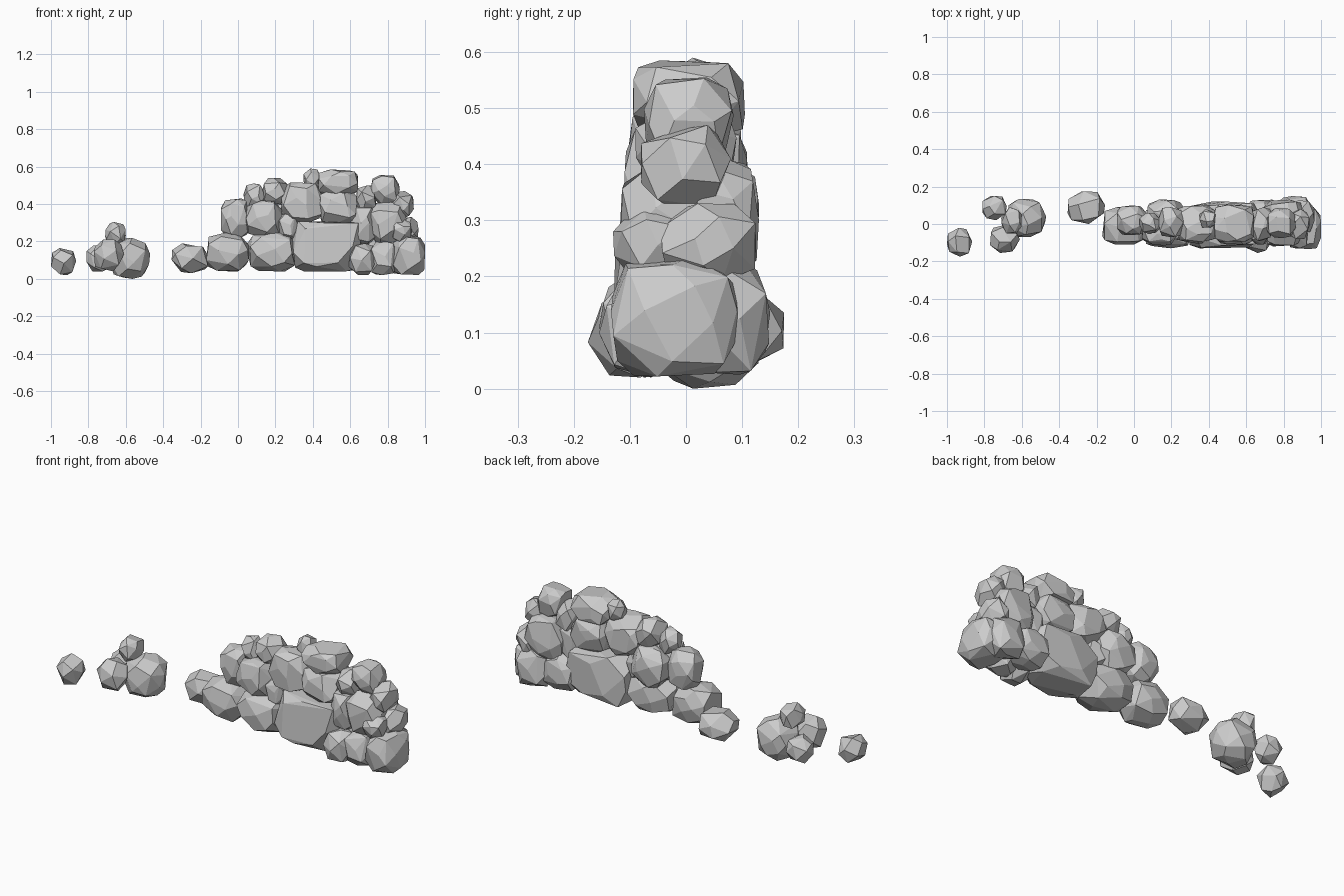
import bpy, bmesh, math, random
from mathutils import Vector

random.seed(7)


def rock(name, x0, x1, y0, y1, z0, z1, n=32, power=3.6):
    """Faceted boulder: hull of jittered points on a rounded box, fitted to its bounds."""
    pts = []
    turn = random.uniform(0, 6.28)
    for i in range(n):
        z = 1 - 2 * (i + 0.5) / n
        a = turn + i * 2.39996
        r = math.sqrt(1 - z * z)
        d = Vector((r * math.cos(a), r * math.sin(a), z))
        d += Vector([random.uniform(-0.16, 0.16) for _ in range(3)])
        size = sum(abs(c) ** power for c in d) ** (1 / power)
        pts.append(d / size * random.uniform(0.96, 1.02))
    low = [min(p[k] for p in pts) for k in range(3)]
    high = [max(p[k] for p in pts) for k in range(3)]
    box = ((x0, x1), (y0, y1), (z0, z1))
    bm = bmesh.new()
    for p in pts:
        bm.verts.new([b[0] + (p[k] - low[k]) / (high[k] - low[k]) * (b[1] - b[0])
                      for k, b in enumerate(box)])
    hull = bmesh.ops.convex_hull(bm, input=bm.verts)
    loose = {g for g in hull["geom_interior"] if isinstance(g, bmesh.types.BMVert)}
    bmesh.ops.delete(bm, geom=list(loose), context="VERTS")
    # merge nearly coplanar triangles into broad facets
    bmesh.ops.dissolve_limit(bm, angle_limit=math.radians(13), verts=bm.verts, edges=bm.edges)
    bmesh.ops.recalc_face_normals(bm, faces=bm.faces)
    mesh = bpy.data.meshes.new(name)
    bm.to_mesh(mesh)
    bm.free()
    bpy.context.collection.objects.link(bpy.data.objects.new(name, mesh))


# scattered stones on the left
rock("stray_stone", -1.0, -0.865, -0.175, -0.02, 0.02, 0.165, 16, 2.5)
rock("pile_large", -0.68, -0.47, -0.07, 0.135, 0.0, 0.22, 28, 2.7)
rock("pile_back", -0.81, -0.68, 0.02, 0.15, 0.04, 0.18, 18, 2.8)
rock("pile_front", -0.77, -0.61, -0.155, 0.0, 0.04, 0.21, 18, 2.3)
rock("pile_top", -0.71, -0.60, -0.05, 0.09, 0.18, 0.305, 18, 2.7)
rock("end_stone", -0.355, -0.155, 0.0, 0.175, 0.03, 0.19, 18, 2.7)

# bottom course of the wall
rock("base_left", -0.17, 0.06, -0.11, 0.09, 0.04, 0.245)
rock("base_middle", 0.05, 0.32, -0.13, 0.10, 0.04, 0.25)
rock("base_large", 0.29, 0.67, -0.13, 0.12, 0.04, 0.31, 48, 8)
rock("base_small_front", 0.59, 0.74, -0.155, 0.02, 0.02, 0.19, 18, 2.7)
rock("base_small_inner", 0.70, 0.85, -0.12, 0.03, 0.02, 0.20, 22)
rock("base_right", 0.82, 1.0, -0.135, 0.095, 0.02, 0.235)
rock("base_back_middle", 0.60, 0.80, -0.03, 0.13, 0.04, 0.23)
rock("base_back_right", 0.76, 0.95, 0.0, 0.15, 0.025, 0.225, 22)

# middle course
rock("middle_left", -0.095, 0.07, -0.06, 0.10, 0.22, 0.43)
rock("middle_second", 0.04, 0.24, -0.115, 0.05, 0.22, 0.42)
rock("middle_second_back", 0.07, 0.27, -0.02, 0.13, 0.20, 0.41)
rock("middle_filler", 0.20, 0.33, -0.09, 0.08, 0.20, 0.35, 22)
rock("middle_third", 0.23, 0.45, -0.105, 0.10, 0.305, 0.515, 36, 5)
rock("middle_fourth", 0.43, 0.64, -0.11, 0.11, 0.29, 0.47, 36, 5)
rock("middle_fifth", 0.60, 0.74, -0.11, 0.08, 0.18, 0.39)
rock("middle_right", 0.70, 0.90, -0.12, 0.06, 0.19, 0.41)
rock("middle_right_back", 0.69, 0.90, -0.01, 0.13, 0.19, 0.41)
rock("edge_low", 0.84, 0.965, -0.045, 0.125, 0.19, 0.33, 22)
rock("edge_low_front", 0.82, 0.93, -0.13, 0.0, 0.20, 0.32, 20)
rock("edge_high", 0.82, 0.94, -0.08, 0.08, 0.32, 0.47, 18, 2.7)

# top course
rock("top_left", 0.03, 0.145, -0.05, 0.06, 0.38, 0.51, 20)
rock("top_second", 0.13, 0.265, -0.07, 0.09, 0.40, 0.54, 22)
rock("top_small", 0.35, 0.44, -0.02, 0.08, 0.48, 0.59, 16, 2.7)
rock("top_large", 0.425, 0.645, -0.10, 0.105, 0.445, 0.585, 36, 5)
rock("top_filler", 0.63, 0.74, -0.09, 0.09, 0.35, 0.50, 22)
rock("top_right", 0.71, 0.865, -0.075, 0.085, 0.40, 0.555)
